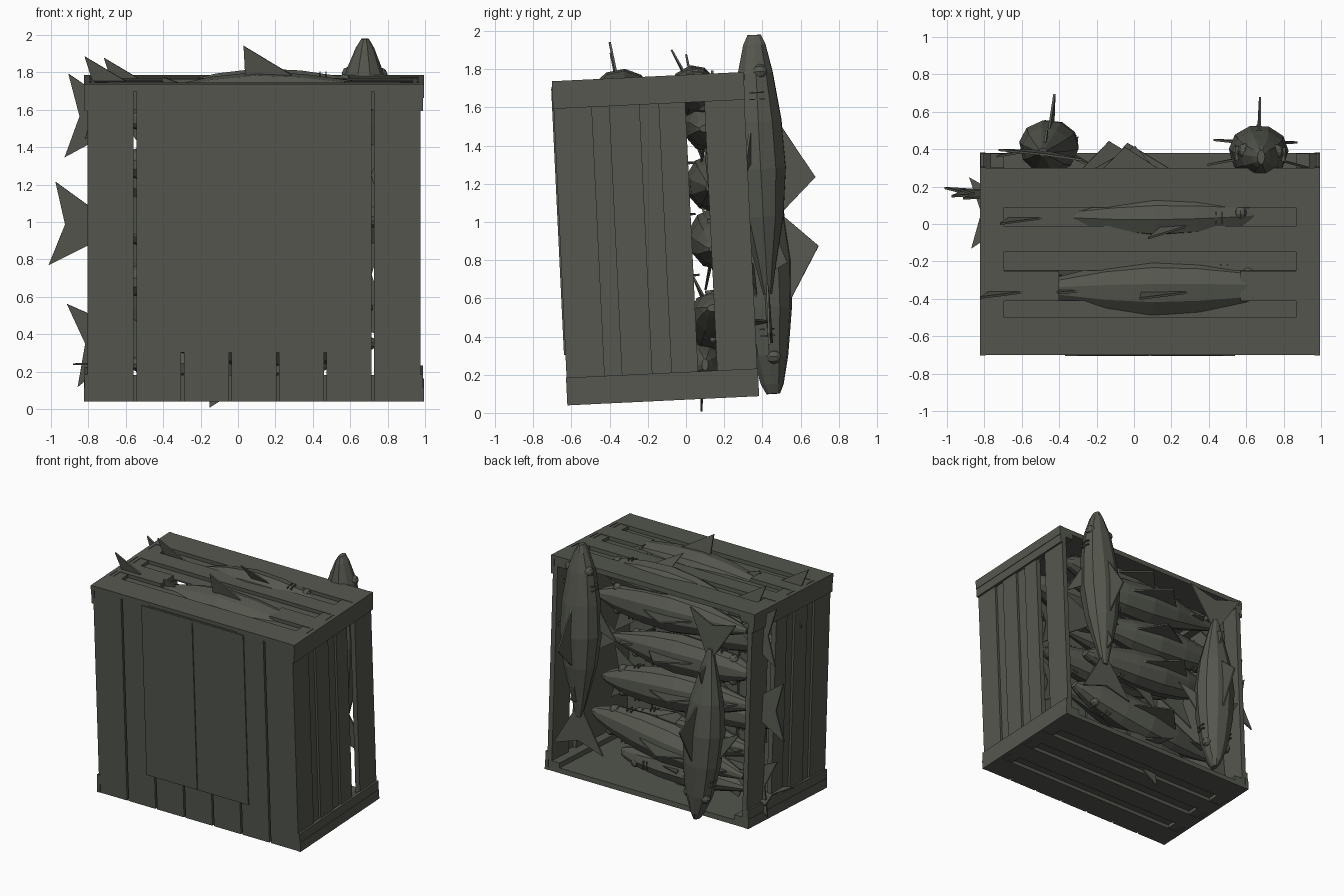
import bpy, bmesh, math
from mathutils import Matrix, Vector

cube = bpy.data.objects.get("Cube")
if cube:
    bpy.data.objects.remove(cube)

mat = bpy.data.materials.new("weathered_olive_grey")
mat.use_nodes = True
colour = (0.09, 0.095, 0.077, 1)
mat.diffuse_color = colour
bsdf = next(n for n in mat.node_tree.nodes if n.type == 'BSDF_PRINCIPLED')
bsdf.inputs["Base Color"].default_value = colour
bsdf.inputs["Roughness"].default_value = 0.9

# The crate leans back slightly
LEAN = Matrix.Translation((0.085, -0.16, 0.9125)) @ Matrix.Rotation(math.radians(2.75), 4, 'X')
HX, HY, HZ, T = 0.89, 0.5, 0.85, 0.04


def finish(name, bm, matrix):
    bmesh.ops.recalc_face_normals(bm, faces=bm.faces)
    me = bpy.data.meshes.new(name)
    bm.to_mesh(me)
    bm.free()
    me.materials.append(mat)
    ob = bpy.data.objects.new(name, me)
    ob.matrix_world = matrix
    bpy.context.collection.objects.link(ob)
    return ob


def box(name, x, y, z):
    """Board given by its ranges inside the crate frame."""
    bm = bmesh.new()
    size = [b - a for a, b in (x, y, z)]
    mid = [(a + b) / 2 for a, b in (x, y, z)]
    bmesh.ops.create_cube(bm, size=1, matrix=Matrix.Translation(mid) @ Matrix.Diagonal((*size, 1)))
    return finish(name, bm, LEAN)


def span(sign, inner, outer):
    return tuple(sorted((sign * inner, sign * outer)))


# Slats shared by the sides, the top and the floor, with recessed slats in the gaps
SLATS = [(-HY, -0.3), (-0.21, -0.05), (0.05, 0.19), (0.29, HY)]
GAPS = [(-0.3, -0.21), (-0.05, 0.05), (0.19, 0.29)]
for sx, side in ((1, "left"), (-1, "right")):
    for i, y in enumerate(SLATS):
        box(f"{side}_slat_{i}", span(sx, HX - T, HX), y, (-HZ, HZ))
    for i, y in enumerate(GAPS[:2]):
        box(f"{side}_recessed_slat_{i}", span(sx, HX - T, HX - 0.018), y, (-HZ, HZ))
    for sz, level in ((1, "top"), (-1, "bottom")):
        box(f"{side}_{level}_rail", span(sx, HX - 0.01, HX + 0.015), (-HY - 0.003, HY + 0.003),
            span(sz, HZ - 0.145, HZ))
        box(f"{side}_{level}_edge_strip", span(sx, HX, HX + 0.019), (-HY - 0.003, HY + 0.003),
            span(sz, HZ - 0.075, HZ))
        box(f"{side}_{level}_batten", span(sx, HX - 0.11, HX), (-HY + T, HY), span(sz, HZ - 0.08, HZ - 0.004))

for sz, level in ((1, "top"), (-1, "floor")):
    z = span(sz, HZ - T, HZ)
    for i, (y0, y1) in enumerate(SLATS):
        if level == "top" and i == 1:
            # Snapped slat with the fish bulging between its ends
            box("top_broken_slat_right", (-HX, -0.485), (y0, y1), z)
            box("top_broken_slat_left", (0.485, HX), (y0, y1), z)
        elif level == "floor" and i == 0:
            box("floor_slat_0", (-HX, HX), (y0 + T, y1), z)
        else:
            box(f"{level}_slat_{i}", (-HX, HX), (y0, y1), z)
    for i, y in enumerate(GAPS):
        box(f"{level}_recessed_slat_{i}", (-HX, HX), y, span(sz, HZ - T, HZ - 0.03))

# Front boards and the double panel laid over them
PITCH = 2 * HX / 7
for i in range(7):
    x0 = -HX + i * PITCH
    box(f"front_board_{i}", (x0 + 0.007, x0 + PITCH - 0.007), (-HY, -HY + T), (-HZ, HZ - 0.04))
box("front_top_rail", (-HX, HX), (-HY + T, -HY + 2 * T), (HZ - 0.14, HZ - T))
box("front_bottom_rail", (-HX, HX), (-HY + T, -HY + 2 * T), (-HZ + T, -HZ + 0.14))
box("front_header", (-0.39, 0.39), (-HY - 0.005, -HY + T), (HZ - 0.06, HZ - 0.03))
for sx, side in ((1, "left"), (-1, "right")):
    box(f"front_panel_{side}", span(sx, 0.003, 0.455), (-HY - 0.008, -HY + 0.001), (-0.585, 0.81))


# Fish: x runs from nose to tail, y is sideways, z is the back
# Rows are position, half width and height of the back above the axis
PROFILE = [(0, 0.02, 0.034), (0.05, 0.05, 0.056), (0.2, 0.11, 0.088), (0.45, 0.148, 0.122),
           (0.7, 0.16, 0.134), (0.95, 0.13, 0.108), (1.2, 0.068, 0.053), (1.36, 0.025, 0.022)]
SIDES = 10
BELLY = 1.18
BROAD, SWEPT = (0.46, 0.76, 0.95), (0.48, 0.77, 0.76)


def plate(bm, points, normal, thick=0.012):
    n = Vector(normal) * thick / 2
    a = [bm.verts.new(Vector(p) + n) for p in points]
    b = [bm.verts.new(Vector(p) - n) for p in points]
    bm.faces.new(a)
    bm.faces.new(b[::-1])
    for i in range(len(a)):
        j = (i + 1) % len(a)
        bm.faces.new((a[j], a[i], b[i], b[j]))


def fish(name, nose, tail, back, size=1.0, fin=BROAD, upright_tail=False):
    bm = bmesh.new()
    rings = []
    for s, w, h in PROFILE:
        ring = []
        for k in range(SIDES):
            a = 2 * math.pi * k / SIDES
            z = h * math.sin(a)
            ring.append(bm.verts.new((s, w * math.cos(a), z if z > 0 else z * BELLY)))
        rings.append(ring)
    for p, q in zip(rings, rings[1:]):
        for k in range(SIDES):
            j = (k + 1) % SIDES
            bm.faces.new((p[k], p[j], q[j], q[k]))
    bm.faces.new(rings[0][::-1])
    bm.faces.new(rings[-1])
    # Back fin and small rear fin
    plate(bm, [(fin[0], 0, 0.1), (fin[1], 0, 0.28), (fin[2], 0, 0.08)], (0, 1, 0))
    plate(bm, [(1.06, 0, 0.06), (1.2, 0, 0.11), (1.24, 0, 0.03)], (0, 1, 0))
    for s in (1, -1):
        # Forked tail
        lobe = [(1.24, 0), (1.3, 0.03 * s), (1.62, 0.225 * s), (1.55, 0)]
        if upright_tail:
            plate(bm, [(x, 0, d) for x, d in lobe], (0, 1, 0))
        else:
            plate(bm, [(x, d, 0) for x, d in lobe], (0, 0, 1))
        # Side fins, gill slits and eyes
        plate(bm, [(0.46, 0.11 * s, -0.04), (0.74, 0.27 * s, -0.09), (0.66, 0.12 * s, -0.05)], (0, 0, 1))
        for g in (0.3, 0.335):
            plate(bm, [(g, 0.09 * s, 0.03), (g, 0.134 * s, 0.04), (g, 0.134 * s, -0.04), (g, 0.09 * s, -0.03)],
                  (1, 0, 0), 0.006)
        bmesh.ops.create_uvsphere(bm, u_segments=8, v_segments=6, radius=0.038,
                                  matrix=Matrix.Translation((0.19, 0.085 * s, 0.02)))
    bmesh.ops.scale(bm, vec=(size, size, size), verts=bm.verts)
    nose = Vector(nose)
    ax = (Vector(tail) - nose).normalized()
    side = Vector(back).cross(ax).normalized()
    up = ax.cross(side)
    rot = Matrix((ax, side, up)).transposed().to_4x4()
    return finish(name, bm, Matrix.Translation(nose) @ rot)


# Two large fish hung on the open back
fish("hanging_fish_left", (0.68, 0.36, 1.98), (0.65, 0.44, 0.42), (0.03, 1, 0))
fish("hanging_fish_right", (-0.42, 0.46, 0.1), (-0.5, 0.37, 1.7), (0.12, 1, 0))

# Fish bulging through the top, and one with its fin through the floor
fish("top_fish", (0.8, -0.34, 1.67), (-0.8, -0.35, 1.665), (0, -0.2, 1), 1, SWEPT, True)
fish("floor_fish", (0.5, 0.1, 0.25), (-0.85, 0.06, 0.24), (0, 0, -1), 0.85, SWEPT)

# Stacked fish, the back row longer than the inner row
stack = [
    ((0.70, 0.11, 1.49), (-0.93, 0.16, 1.57), 1),
    ((-0.74, 0.17, 1.23), (0.86, 0.12, 1.17), 0.97),
    ((0.62, 0.16, 0.86), (-0.96, 0.17, 0.99), 1),
    ((0.72, 0.15, 0.55), (-0.89, 0.16, 0.34), 1),
    ((-0.68, -0.2, 1.32), (0.78, -0.2, 1.25), 0.9),
    ((0.74, -0.2, 1.0), (-0.78, -0.2, 1.04), 0.9),
    ((-0.68, -0.18, 0.68), (0.78, -0.18, 0.72), 0.9),
    ((0.74, -0.24, 0.35), (-0.78, -0.24, 0.38), 0.9),
]
for i, (nose, tail, size) in enumerate(stack):
    fish(f"stacked_fish_{i}", nose, tail, (0, 1, 0.1), size)
# Fish lying high against the top, showing through the middle gap
fish("upper_fish", (0.74, 0.06, 1.68), (-0.72, 0.04, 1.68), (0, 1, 0.2), 0.9)
